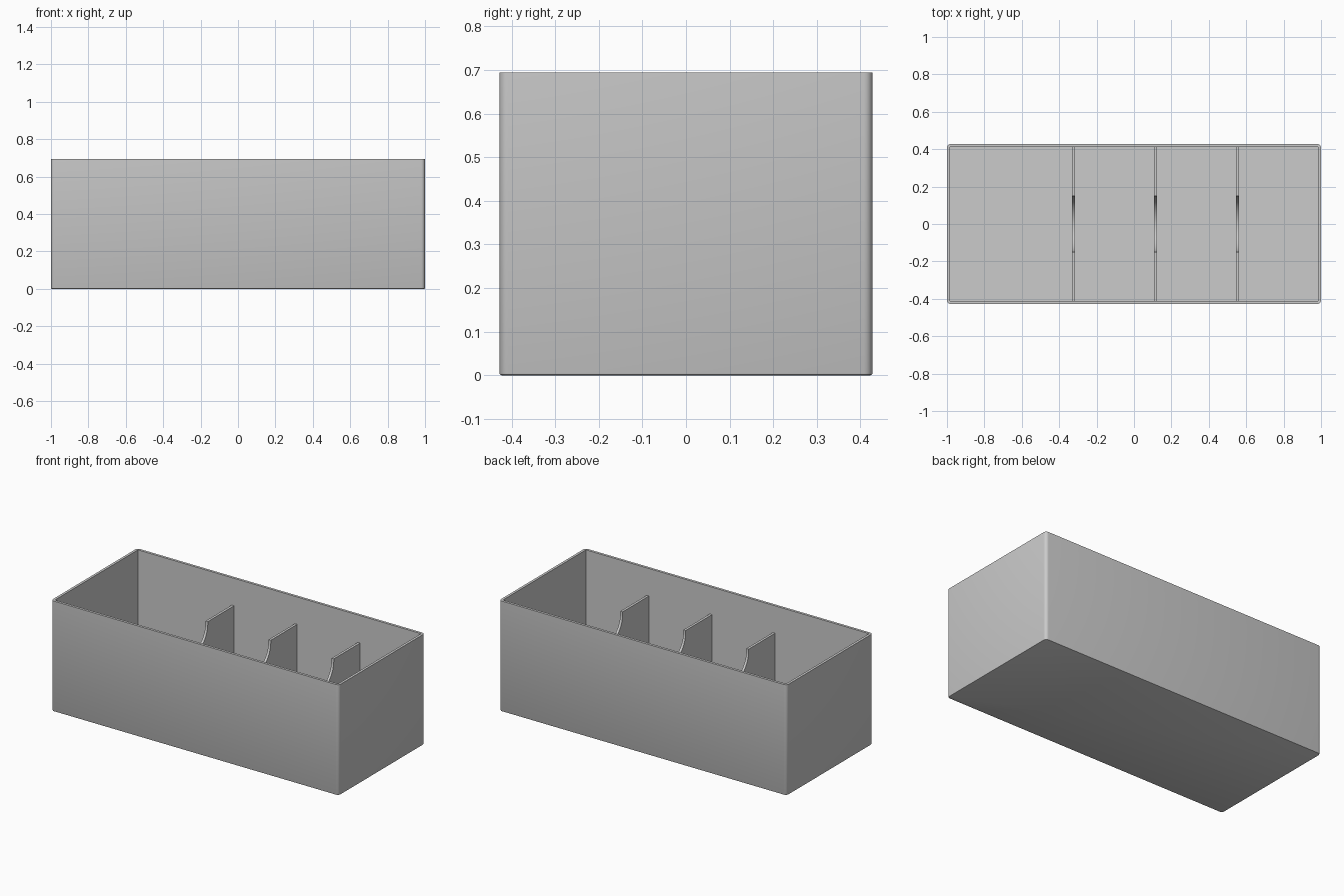
import bpy
import bmesh
from math import cos, sin, pi

cube = bpy.data.objects.get("Cube")
if cube:
    bpy.data.objects.remove(cube, do_unlink=True)

HALF_X, HALF_Y, HEIGHT = 1.0, 0.428, 0.694
WALL = 0.016
DIVIDER_TOP, NOTCH_RADIUS, NOTCH_DROP = 0.522, 0.15, 0.01

grey = bpy.data.materials.new("light_grey")
grey.use_nodes = True
colour = (0.6, 0.6, 0.6, 1)
grey.diffuse_color = colour
grey.node_tree.nodes["Principled BSDF"].inputs["Base Color"].default_value = colour


def make_object(name, bm):
    bmesh.ops.recalc_face_normals(bm, faces=bm.faces)
    mesh = bpy.data.meshes.new(name)
    bm.to_mesh(mesh)
    bm.free()
    mesh.materials.append(grey)
    obj = bpy.data.objects.new(name, mesh)
    bpy.context.collection.objects.link(obj)
    return obj


def box(hx, hy, z0, z1):
    bm = bmesh.new()
    bmesh.ops.create_cube(bm, size=1)
    for v in bm.verts:
        v.co = (v.co.x * 2 * hx, v.co.y * 2 * hy, z0 if v.co.z < 0 else z1)
    return bm


def activate(obj):
    bpy.ops.object.select_all(action="DESELECT")
    obj.select_set(True)
    bpy.context.view_layer.objects.active = obj


# Outer shell: rounded upright corners and a softened bottom edge
bm = box(HALF_X, HALF_Y, 0, HEIGHT)
upright = [e for e in bm.edges if abs(e.verts[0].co.z - e.verts[1].co.z) > 0.1]
bmesh.ops.bevel(bm, geom=upright, offset=0.02, segments=5, profile=0.5, affect="EDGES")
bottom = [e for e in bm.edges if all(v.co.z < 0.001 for v in e.verts)]
bmesh.ops.bevel(bm, geom=bottom, offset=0.005, segments=2, profile=0.5, affect="EDGES")
tray = make_object("tray", bm)

# Hollow the inside, leaving square inner corners
cutter = make_object("cavity", box(HALF_X - WALL, HALF_Y - WALL, WALL, HEIGHT + 0.2))
cutter.hide_render = True
hollow = tray.modifiers.new("hollow", "BOOLEAN")
hollow.operation = "DIFFERENCE"
hollow.solver = "EXACT"
hollow.object = cutter
activate(tray)
bpy.ops.object.modifier_apply(modifier=hollow.name)
bpy.data.objects.remove(cutter, do_unlink=True)
bpy.ops.object.shade_smooth_by_angle(angle=0.6)

# Dividers with a round finger notch in the top edge
end = HALF_Y - WALL / 2
steps = 32
notch = [(NOTCH_RADIUS * cos(pi * i / steps),
          DIVIDER_TOP - NOTCH_DROP - NOTCH_RADIUS * sin(pi * i / steps))
         for i in range(steps + 1)]
outline = ([(-end, WALL / 2), (end, WALL / 2), (end, DIVIDER_TOP),
            (NOTCH_RADIUS, DIVIDER_TOP)] + notch
           + [(-NOTCH_RADIUS, DIVIDER_TOP), (-end, DIVIDER_TOP)])
for name, x in (("left", 0.553), ("middle", 0.115), ("right", -0.323)):
    bm = bmesh.new()
    face = bm.faces.new([bm.verts.new((x - WALL / 2, y, z)) for y, z in outline])
    result = bmesh.ops.extrude_face_region(bm, geom=[face])
    moved = [g for g in result["geom"] if isinstance(g, bmesh.types.BMVert)]
    bmesh.ops.translate(bm, verts=moved, vec=(WALL, 0, 0))
    divider = make_object(name + "_divider", bm)
    activate(divider)
    bpy.ops.object.shade_smooth_by_angle(angle=0.6)
